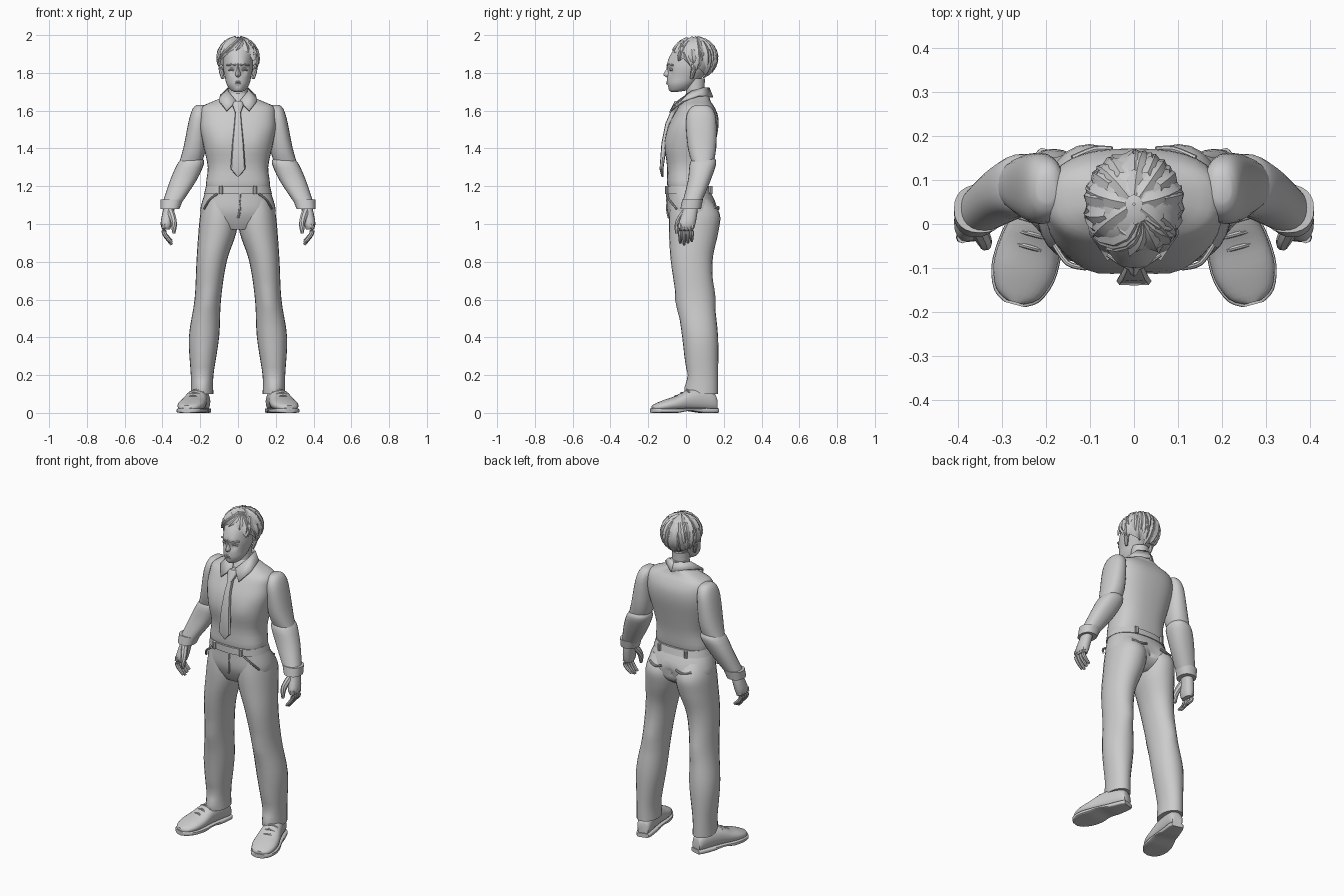
import bpy, bmesh, math, random
from mathutils import Vector, Matrix

if "Cube" in bpy.data.objects:
    bpy.data.objects.remove(bpy.data.objects["Cube"])
random.seed(4)
parts = []
grey = bpy.data.materials.new("plain grey")
grey.use_nodes = True
colour = (.6, .6, .6, 1)
grey.diffuse_color = colour
grey.node_tree.nodes["Principled BSDF"].inputs["Base Color"].default_value = colour


def make(name, verts, faces):
    """Turn points and faces into a finished object."""
    mesh = bpy.data.meshes.new(name)
    mesh.from_pydata(verts, [], faces)
    bm = bmesh.new()
    bm.from_mesh(mesh)
    bmesh.ops.recalc_face_normals(bm, faces=bm.faces)
    bm.to_mesh(mesh)
    bm.free()
    mesh.materials.append(grey)
    obj = bpy.data.objects.new(name, mesh)
    bpy.context.collection.objects.link(obj)
    parts.append(obj)
    return obj


def grid(rows, sides, closed=True):
    """Quads joining equal rows of points, optionally wrapped into a tube."""
    faces = []
    for row in range(rows - 1):
        for k in range(sides if closed else sides - 1):
            here, following = row * sides + k, row * sides + (k + 1) % sides
            faces.append([here, following, following + sides, here + sides])
    return faces


def spline(rows, steps):
    """Interpolate rows of numbers with smooth tangents."""
    rows = [Vector(row) for row in rows]
    result = []
    for i in range(len(rows) - 1):
        start, end = rows[i], rows[i + 1]
        leave = (end - rows[max(i - 1, 0)]) / 2
        arrive = (rows[min(i + 2, len(rows) - 1)] - start) / 2
        for step in range(steps):
            t = step / steps
            ease = t * t * (3 - 2 * t)
            result.append(start.lerp(end, ease) + leave * t * (1 - t) ** 2 - arrive * t * t * (1 - t))
    return result + [rows[-1]]


def loft(name, rings, sides=24, steps=3, power=2.3, place=Matrix()):
    """Skin rings given as height, half width, front y, back y and optional centre x."""
    rows = spline([ring if len(ring) > 4 else (*ring, 0) for ring in rings], steps)
    verts = []
    for height, half, front, back, centre in rows:
        for k in range(sides):
            angle = math.tau * k / sides
            across, along = (math.copysign(abs(v) ** (2 / power), v) for v in (math.cos(angle), math.sin(angle)))
            verts.append(place @ Vector((centre + half * across,
                                         (front + back + (back - front) * along) / 2, height)))
    caps = [list(range(sides)), list(range(len(verts) - sides, len(verts)))]
    return make(name, verts, grid(len(rows), sides) + caps)


def sculpt(obj, centre, radius, push):
    """Push the surface along y near a point and its mirror image, with a soft falloff."""
    for sign in (1, -1):
        target = Vector((centre[0] * sign, centre[1], centre[2]))
        for vert in obj.data.vertices:
            vert.co.y += push * math.exp(-((vert.co - target).length / radius) ** 2)


def pair(obj):
    """Name the part left and add its mirrored right copy."""
    name = obj.name
    obj.name = "left_" + name
    flipped = [(-vert.co.x, vert.co.y, vert.co.z) for vert in obj.data.vertices]
    return obj, make("right_" + name, flipped, [list(face.vertices) for face in obj.data.polygons])


def cord(name, points, radius, taper=0.0, sides=8):
    """Round strand following a path in any direction."""
    path = spline(points, 4)
    verts = []
    for i, point in enumerate(path):
        heading = path[min(i + 1, len(path) - 1)] - path[max(i - 1, 0)]
        frame = heading.to_track_quat('Z', 'Y')
        size = radius * (1 - taper * (i / (len(path) - 1)) ** 2)
        for k in range(sides):
            angle = math.tau * k / sides
            verts.append(point + frame @ Vector((math.cos(angle), math.sin(angle), 0)) * size)
    caps = [list(range(sides)), list(range(len(verts) - sides, len(verts)))]
    return make(name, verts, grid(len(path), sides) + caps)


# Shirt body with a bloused hem
shirt = loft("shirt", [(1.18, .16, -.09, .11), (1.21, .17, -.1, .12), (1.3, .16, -.1, .13), (1.4, .18, -.11, .15),
                       (1.5, .2, -.1, .17), (1.57, .2, -.07, .17), (1.62, .19, -.04, .15),
                       (1.65, .13, -.01, .13), (1.68, .06, 0, .12)], sides=36, power=2.6)
sculpt(shirt, (.09, -.1, 1.43), .06, -.01)

# Sleeves with a rolled step at the elbow, and cuffs
pair(loft("upper_sleeve", [(1.63, .02, .05, .11, .2), (1.61, .04, .02, .14, .2), (1.55, .05, 0, .16, .21),
                           (1.4, .06, .01, .16, .23), (1.3, .06, .04, .14, .26)]))
pair(loft("lower_sleeve", [(1.35, .05, .04, .15, .24), (1.32, .07, .02, .16, .25),
                           (1.23, .07, .01, .13, .29), (1.11, .05, -.02, .08, .35)]))
pair(loft("cuff", [(1.13, .06, -.02, .09, .35), (1.08, .05, -.03, .08, .36)], steps=1))

# Hands with four curled fingers and a thumb
pair(loft("palm", [(1.1, .03, -.01, .06, .36), (1.06, .03, -.02, .06, .37), (1, .03, -.04, .05, .38),
                   (.97, .02, -.03, .04, .38)], sides=16))
for i, finger in enumerate(("index", "middle", "ring", "little")):
    y = .02 * i - .03
    tip = .89 + .01 * abs(i - 1)
    pair(cord(finger + "_finger", [(.39, y, 1), (.39, y, .95), (.35, y, tip)], .014, taper=.5))
pair(cord("thumb", [(.36, 0, 1.07), (.34, -.04, 1.01), (.34, -.05, .95)], .02, taper=.6))

# Trousers
hips = loft("trouser_hips", [(1.2, .16, -.1, .11), (1.15, .18, -.1, .14), (1.07, .2, -.1, .17),
                             (1.01, .18, -.08, .15), (.97, .1, -.06, .1)], sides=36)
sculpt(hips, (0, .17, 1.05), .03, -.02)
leg = loft("trouser_leg", [(1.13, .08, -.08, .13, .1), (1.05, .1, -.09, .18, .1), (.95, .1, -.09, .17, .11),
                           (.8, .08, -.08, .14, .14), (.6, .07, -.05, .15, .16), (.4, .08, -.02, .17, .18),
                           (.2, .06, 0, .17, .19), (.1, .06, 0, .17, .19)], steps=4, power=2.1)
for spot, push in (((.16, -.05, .58), -.01), ((.15, .15, .62), .01), ((.19, 0, .2), .01), ((.19, 0, .13), -.01)):
    sculpt(leg, spot, .04, push)
pair(leg)
loft("waistband", [(1.16, .18, -.11, .14), (1.2, .17, -.11, .13)], sides=36, steps=1)
pair(cord("front_pocket_seam", [(.11, -.1, 1.16), (.15, -.09, 1.13), (.18, -.05, 1.08)], .006))
pair(cord("back_pocket_seam", [(.05, .17, 1.09), (.09, .17, 1.08), (.14, .15, 1.09)], .007))
cord("fly_seam", [(.01, -.1, 1.16), (.01, -.1, 1.08), (0, -.09, 1.03)], .006)
for y in (-.1, .13):
    pair(cord("belt_loop", [(.09, y, 1.16), (.09, y, 1.2)], .01))

# Shoes turned outward: rows give length from heel, half width and top height
turn = Matrix.Translation((.18, .16, 0)) @ Matrix.Rotation(math.radians(15), 4, 'Z')
shoe = turn @ Matrix.Rotation(math.radians(90), 4, 'X')
last = [(0, .03, .08), (.02, .04, .11), (.09, .05, .13), (.16, .06, .12), (.22, .07, .09),
        (.28, .07, .07), (.33, .05, .05), (.35, .02, .04)]
pair(loft("shoe_upper", [(length, half, .01, top) for length, half, top in last], place=shoe))
pair(loft("shoe_sole", [(length * 1.03 - .005, half + .004, .01 if half == .06 else 0, .025)
                        for length, half, top in last], power=5, place=shoe))
for length in (.16, .19, .22):
    height = .12 - .5 * (length - .16)
    pair(cord("shoe_lace", [shoe @ Vector((x, height - 9 * x * x, length)) for x in (-.04, 0, .04)], .006))

# Neck, collar and tie
loft("neck", [(1.62, .06, 0, .12), (1.69, .05, 0, .1), (1.77, .05, 0, .1)], power=2)
loft("collar_band", [(1.65, .08, -.02, .13), (1.69, .06, 0, .12), (1.72, .05, .03, .11)], power=2)
flaps = pair(make("collar_flap", [(0, .12, 1.72), (.05, .09, 1.72), (.05, .03, 1.7), (.01, -.04, 1.65),
                                  (.06, -.08, 1.6), (.1, -.02, 1.65), (.09, .07, 1.68), (0, .14, 1.67)],
                  [(0, 1, 6, 7), (1, 2, 5, 6), (2, 3, 4, 5)]))
for flap in flaps:
    cloth = flap.modifiers.new("thickness", 'SOLIDIFY')
    cloth.thickness, cloth.offset = .012, 0
loft("tie_knot", [(1.65, .02, -.06, -.02), (1.63, .03, -.07, -.02), (1.59, .015, -.09, -.05)], sides=12, power=3)
loft("tie_blade", [(1.6, .014, -.08, -.05), (1.53, .02, -.11, -.08), (1.43, .03, -.13, -.1),
                   (1.29, .04, -.14, -.12), (1.25, .003, -.13, -.12)], sides=8, steps=1, power=4)

# Head with eye sockets, brow ridge and mouth shaped in
head = loft("head", [(1.7, .02, -.08, -.04), (1.71, .04, -.09, .01), (1.74, .06, -.1, .05), (1.78, .07, -.1, .09),
                     (1.83, .08, -.1, .13), (1.88, .08, -.09, .14), (1.93, .08, -.06, .13),
                     (1.97, .05, -.03, .1)], sides=48, steps=5, power=2)
for spot, radius, push in (((.03, -.09, 1.81), .02, .014), ((.03, -.09, 1.85), .02, -.006),
                           ((0, -.1, 1.73), .01, .003)):
    sculpt(head, spot, radius, push)
loft("nose", [(1.85, .01, -.1, -.06), (1.82, .01, -.105, -.06), (1.79, .016, -.12, -.06),
              (1.776, .01, -.1, -.06)], sides=12, power=1.7)
for z in (1.743, 1.752):
    cord("lip", [(-.02, -.09, z), (0, -.1, z), (.02, -.09, z)], .005)
pair(cord("eyelid", [(.02, -.08, 1.815), (.035, -.08, 1.82), (.05, -.07, 1.815)], .007))
pair(cord("brow", [(.01, -.1, 1.84), (.03, -.09, 1.845), (.06, -.07, 1.84)], .005))
pair(cord("ear", [(.08, .04, 1.84), (.09, .04, 1.82), (.08, .03, 1.77)], .016, taper=.5))


def scalp(azimuth, rise, swell):
    """Point on the egg-shaped scalp; azimuth zero faces forward."""
    ring = swell * math.cos(rise)
    return Vector((.11 * ring * math.sin(azimuth), .045 - .12 * ring * math.cos(azimuth),
                   1.88 + .11 * swell * math.sin(rise)))


def hairline(azimuth):
    """Lowest hair elevation: high over the face, low at the nape."""
    return .3 - .7 * (1 - math.cos(azimuth))


def lock(name, start, end, high, low, width=.3):
    """Leaf-shaped strand lying on the scalp, its tip flicked outward."""
    verts, rows = [], 6
    for i in range(rows):
        t = i / (rows - 1)
        rise = high + (low - high) * t
        azimuth = start + (end - start) * t
        spread = width * math.sin(math.pi * (.2 + .78 * t)) / max(math.cos(rise), .4)
        for side in (-1, 0, 1):
            swell = .96 + .04 * t * t + .1 * (1 - abs(side)) * (1 - t / 3)
            verts.append(scalp(azimuth + side * spread, rise, swell))
    return make(name, verts, grid(rows, 3, closed=False))


# Hair: a cap, three overlapping rows of locks and a parted fringe
columns, levels = 32, 10
cap = []
for level in range(levels):
    for k in range(columns):
        azimuth = math.tau * k / columns
        low = hairline(azimuth)
        cap.append(scalp(azimuth, low + (1.55 - low) * level / (levels - 1), .99))
make("hair_cap", cap, grid(levels, columns))
for count, high, reach in ((9, 1.4, .4), (13, .9, .7), (15, .4, 1)):
    for i in range(count):
        azimuth = math.tau * (i + random.uniform(.4, .6)) / count
        low = hairline(azimuth) * reach + random.uniform(-.1, .1)
        if math.cos(azimuth) < .7:
            lock("hair_lock", azimuth, azimuth + random.uniform(-.3, .3), high, min(low, high - .5))
for start, end, low in ((.5, -.1, .35), (.4, -.6, .2), (.3, -1, -.1), (.1, -1.4, -.4),
                        (.5, .5, .25), (.6, 1, 0), (.7, 1.4, -.4)):
    lock("fringe_lock", start, end, 1.2, low)

# Smooth shading with crisp creases
bpy.ops.object.select_all(action='DESELECT')
for obj in parts:
    obj.select_set(True)
bpy.context.view_layer.objects.active = parts[0]
bpy.ops.object.shade_smooth_by_angle(angle=math.radians(40))
